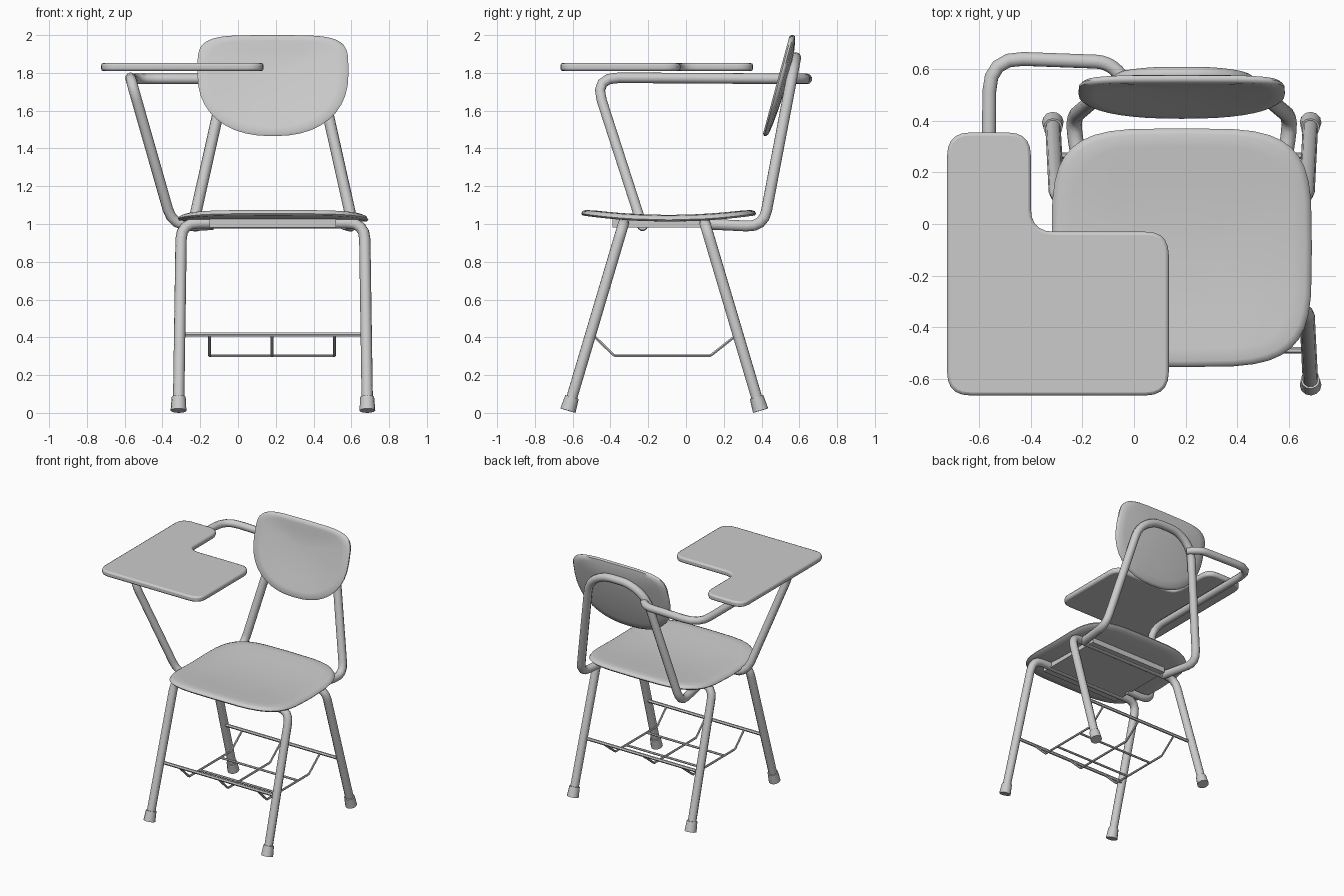
import bpy, bmesh, math
from mathutils import Vector

if "Cube" in bpy.data.objects:
    bpy.data.objects.remove(bpy.data.objects["Cube"])

CX, CY = 0.185, -0.115      # seat centre in x, leg symmetry plane in y
TUBE = 0.03


def finish(ob, angle=35):
    bpy.ops.object.select_all(action='DESELECT')
    ob.select_set(True)
    bpy.context.view_layer.objects.active = ob
    if ob.type == 'CURVE':
        bpy.ops.object.convert(target='MESH')
    bpy.ops.object.shade_smooth_by_angle(angle=math.radians(angle))
    return bpy.context.object


def add_mesh(name, bm):
    bmesh.ops.recalc_face_normals(bm, faces=bm.faces)
    me = bpy.data.meshes.new(name)
    bm.to_mesh(me)
    bm.free()
    ob = bpy.data.objects.new(name, me)
    bpy.context.collection.objects.link(ob)
    return ob


def fillet(pts, radius, closed=False, steps=5):
    """Round the corners of a path."""
    pts = [Vector(p) for p in pts]
    n, out = len(pts), []
    for i, p in enumerate(pts):
        if not closed and i in (0, n - 1):
            out.append(p)
            continue
        a, b = pts[i - 1] - p, pts[(i + 1) % n] - p
        r = min(radius, a.length * 0.48, b.length * 0.48)
        a, b = p + a.normalized() * r, p + b.normalized() * r
        for k in range(steps):
            t = k / (steps - 1)
            out.append(a * (1 - t) ** 2 + p * 2 * t * (1 - t) + b * t * t)
    return out


def tube(name, pts, radius=TUBE, bend=0.08, res=3):
    path = fillet(pts, bend)
    cu = bpy.data.curves.new(name, 'CURVE')
    cu.dimensions = '3D'
    cu.bevel_depth, cu.bevel_resolution, cu.use_fill_caps = radius, res, True
    sp = cu.splines.new('POLY')
    sp.points.add(len(path) - 1)
    for q, p in zip(sp.points, path):
        q.co = (*p, 1)
    ob = bpy.data.objects.new(name, cu)
    bpy.context.collection.objects.link(ob)
    return finish(ob, 50)


def mirrored(pts):
    """Half path on the -x side, continued by its mirror image about CX."""
    return pts + [(2 * CX - x, y, z) for x, y, z in reversed(pts)]


def shell(name, outline, surface, rings, segs=40):
    """Closed shell lofted through scaled rings; each ring is (scale, depth)."""
    bm = bmesh.new()
    loops = []
    for s, d in rings:
        loops.append([bm.verts.new(surface(*(s * c for c in outline(math.tau * i / segs)), s, d))
                      for i in range(segs)])
    for a, b in zip(loops, loops[1:]):
        for i in range(segs):
            j = (i + 1) % segs
            bm.faces.new((a[i], a[j], b[j], b[i]))
    for loop, d in ((loops[0], rings[0][1]), (loops[-1], rings[-1][1])):
        c = bm.verts.new(surface(0, 0, 0, d))
        for i in range(segs):
            bm.faces.new((c, loop[i], loop[(i + 1) % segs]))
    return finish(add_mesh(name, bm), 50)


def superellipse(t, a, b, n):
    c, s = math.cos(t), math.sin(t)
    return (a * math.copysign(abs(c) ** (2 / n), c), b * math.copysign(abs(s) ** (2 / n), s))


# Seat: rounded square, dipping between front and back
shell("seat",
      lambda t: superellipse(t, 0.505, 0.463, 4),
      lambda u, v, s, d: (CX + u, -0.092 + v, 1.048 + 0.033 * (v / 0.463) ** 2 - d),
      [(0.3, 0), (0.6, 0), (0.85, 0), (0.95, 0.004), (0.985, 0.012), (1, 0.026),
       (0.985, 0.035), (0.85, 0.035), (0.6, 0.035), (0.3, 0.035)])

# Backrest: flat top, round bottom, slightly dished and tilted
shell("backrest",
      lambda t: superellipse(t, 0.4, 0.2, 4.5) if math.sin(t) >= 0 else superellipse(t, 0.4, 0.335, 2.3),
      lambda u, v, s, d: (CX + u, 0.49 + 0.27 * v + 0.025 * (1 - s * s) + d, 1.8 + v),
      [(0.3, 0), (0.6, 0), (0.85, 0), (0.96, 0.003), (1, 0.014), (1, 0.024),
       (0.97, 0.033), (0.85, 0.035), (0.6, 0.035), (0.3, 0.035)])

# Writing tablet: L-shaped board with rounded corners
L = [(-0.725, -0.665, 0), (0.135, -0.665, 0), (0.135, -0.03, 0),
     (-0.4, -0.03, 0), (-0.4, 0.355, 0), (-0.725, 0.355, 0)]
bm = bmesh.new()
base = bm.faces.new([bm.verts.new((p.x, p.y, 1.81)) for p in fillet(L, 0.09, True, 6)])
top = bmesh.ops.extrude_face_region(bm, geom=[base])
bmesh.ops.translate(bm, vec=(0, 0, 0.042), verts=[g for g in top['geom'] if isinstance(g, bmesh.types.BMVert)])
tablet = add_mesh("writing_tablet", bm)
bev = tablet.modifiers.new("edge", 'BEVEL')
bev.width, bev.segments, bev.limit_method, bev.angle_limit = 0.012, 2, 'ANGLE', math.radians(50)
finish(tablet)

# Box under the seat that joins the tubes
bm = bmesh.new()
bmesh.ops.create_cube(bm, size=1)
bmesh.ops.scale(bm, vec=(0.67, 0.55, 0.045), verts=bm.verts)
bmesh.ops.translate(bm, vec=(CX, CY, 1.005), verts=bm.verts)
add_mesh("seat_mount", bm)

# Leg frames and rubber feet
for label, s in (("front", -1), ("back", 1)):
    foot = Vector((CX - 0.5, CY + s * 0.51, 0.012))
    knee = Vector((CX - 0.485, CY + s * 0.215, 1.005))
    tube(label + "_leg", mirrored([tuple(foot.lerp(knee, 0.01)), tuple(knee)]), bend=0.09)
    for side, m in (("left", 1), ("right", -1)):
        d = (knee - foot).normalized()
        d.x *= m
        bm = bmesh.new()
        bmesh.ops.create_cone(bm, cap_ends=True, segments=12, radius1=0.042, radius2=0.037, depth=0.075)
        cap = add_mesh(f"{label}_{side}_foot", bm)
        cap.rotation_mode = 'QUATERNION'
        cap.rotation_quaternion = d.to_track_quat('Z', 'Y')
        cap.location = Vector((CX - 0.5 * m, foot.y, foot.z)) + d * 0.0375
        finish(cap)

# Back support hoop
tube("back_support", mirrored([(-0.19, 0.1, 1.0), (-0.24, 0.41, 0.985),
                               (-0.06, 0.563, 1.79), (0.07, 0.58, 1.88)]), bend=0.09)

# Tablet arm: up from the seat, back along the tablet, round to the hoop
tube("tablet_arm", [(-0.13, -0.23, 0.995), (-0.345, -0.23, 0.985), (-0.57, -0.485, 1.775),
                    (-0.56, 0.645, 1.768), (-0.1, 0.628, 1.768), (-0.03, 0.555, 1.768)],
     radius=0.028, bend=0.13)

# Book rack
for y, label in ((-0.49, "front"), (0.265, "back")):
    tube(f"rack_{label}_bar", [(CX - 0.49, y, 0.415), (CX + 0.49, y, 0.415)], 0.012, res=1)
for i, x in enumerate((-0.15, 0.18, 0.51)):
    tube(f"rack_rod_{i + 1}", [(x, -0.49, 0.41), (x, -0.38, 0.303), (x, 0.13, 0.303), (x, 0.265, 0.41)],
         0.008, bend=0.01, res=1)
for i, y in enumerate((-0.25, 0.0)):
    tube(f"rack_cross_rod_{i + 1}", [(-0.15, y, 0.303), (0.51, y, 0.303)], 0.008, res=1)
